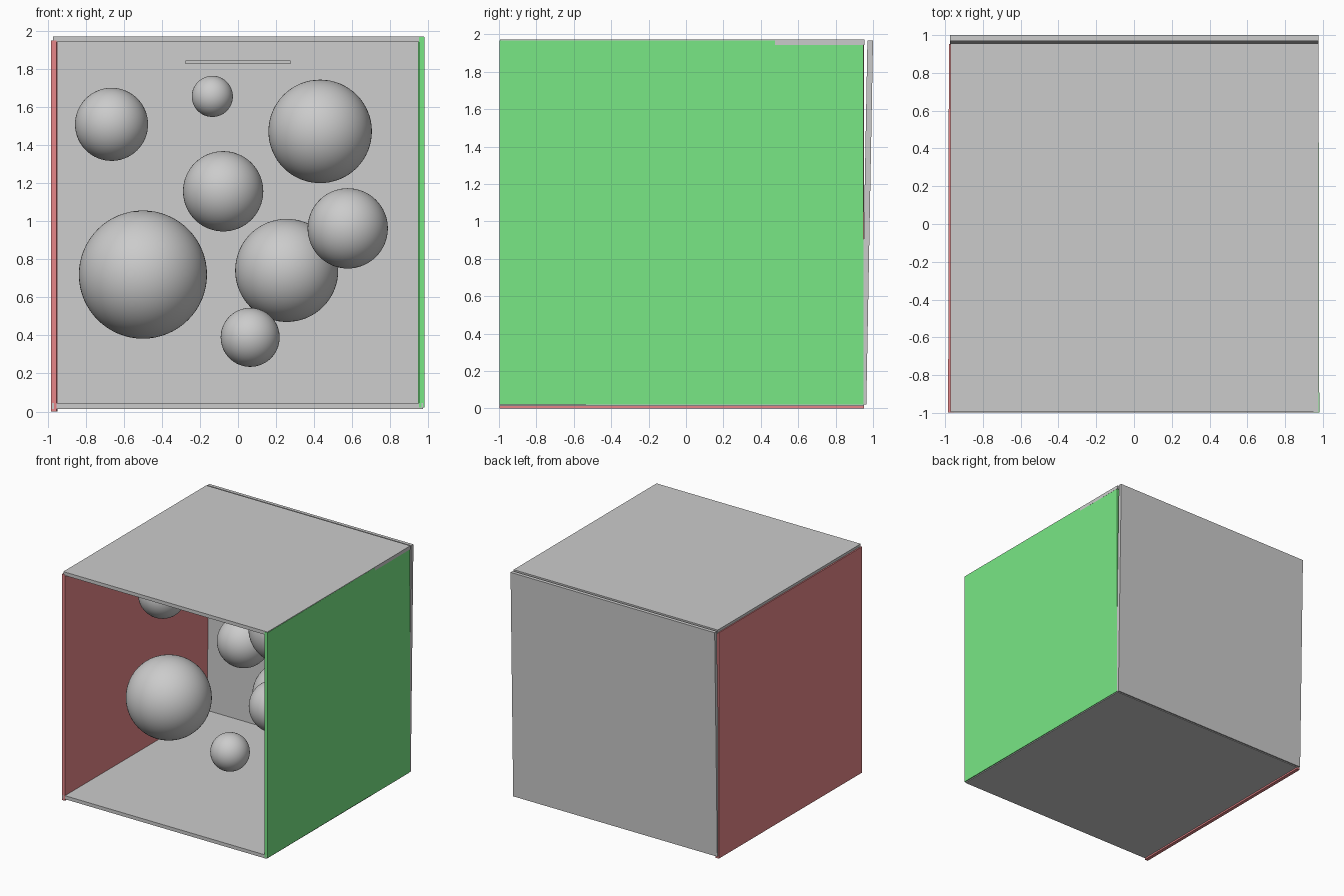
import bpy
from math import atan2

if "Cube" in bpy.data.objects:
    bpy.data.objects.remove(bpy.data.objects["Cube"])

def material(name, rgb):
    m = bpy.data.materials.new(name)
    m.diffuse_color = (*rgb, 1)
    m.use_nodes = True
    m.node_tree.nodes["Principled BSDF"].inputs["Base Color"].default_value = m.diffuse_color
    return m

red = material("red", (0.8, 0.24, 0.25))
green = material("green", (0.19, 0.8, 0.235))

def panel(name, lo, hi, mat=None, rot=(0, 0, 0)):
    """Thin box between two opposite corners, turned about its centre."""
    centre = [(a + b) / 2 for a, b in zip(lo, hi)]
    bpy.ops.mesh.primitive_cube_add(size=1, location=centre)
    ob = bpy.context.object
    ob.name = name
    ob.scale = [b - a for a, b in zip(lo, hi)]
    ob.rotation_euler = rot
    if mat:
        ob.data.materials.append(mat)
    return ob

# Open-fronted room
panel("floor", (-0.978, -0.998, 0.014), (0.972, 0.952, 0.044))
panel("ceiling", (-0.972, -0.995, 1.943), (0.978, 0.955, 1.973))
panel("left_wall", (-0.982, -0.998, 0.0), (-0.952, 0.952, 1.95), red, (0, 0, -0.002))
panel("right_wall", (0.949, -0.998, 0.022), (0.979, 0.948, 1.968), green, (0, 0, 0.002))
# Back wall leans backwards slightly
panel("back_wall", (-0.974, 0.952, 0.02), (0.976, 0.982, 1.968), None,
      (-atan2(0.036, 1.95), 0, 0))

# Ceiling light panel
panel("light_panel", (-0.275, -0.275, 1.828), (0.275, 0.275, 1.846))

# Floating balls: x, y, z, radius
balls = [
    (-0.665, -0.08, 1.51, 0.192),
    (-0.135, 0.00, 1.657, 0.108),
    (0.432, 0.00, 1.473, 0.272),
    (-0.078, 0.19, 1.158, 0.211),
    (-0.50, -0.23, 0.72, 0.337),
    (0.256, 0.30, 0.742, 0.271),
    (0.577, -0.31, 0.963, 0.211),
    (0.064, -0.20, 0.39, 0.155),
]
for i, (x, y, z, r) in enumerate(balls, 1):
    bpy.ops.mesh.primitive_uv_sphere_add(segments=64, ring_count=32, radius=r,
                                         location=(x, y, z))
    bpy.context.object.name = f"ball_{i}"
    bpy.ops.object.shade_smooth()
